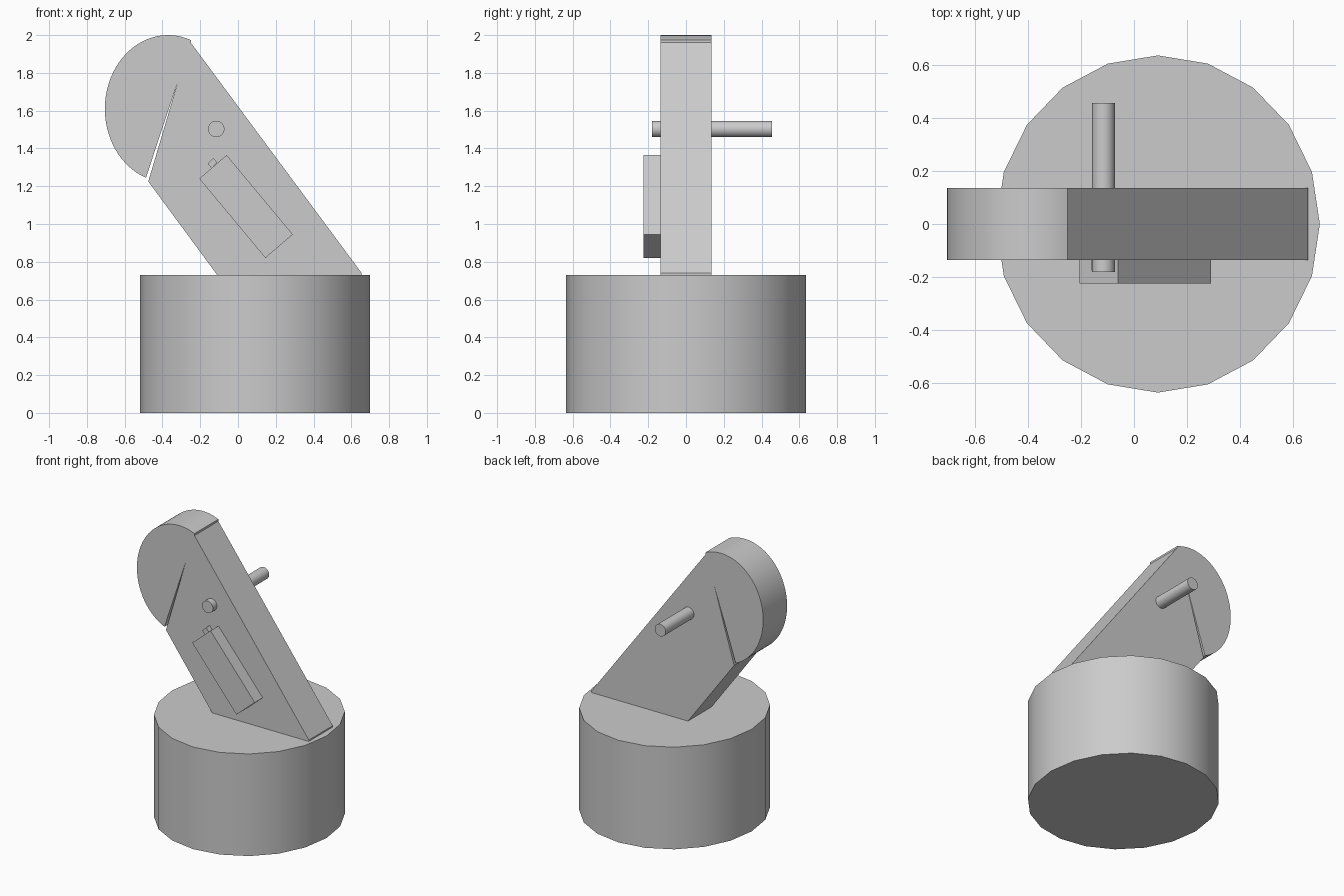
import bpy, bmesh
from math import sin, cos, pi, radians

cube = bpy.data.objects.get("Cube")
if cube:
    bpy.data.objects.remove(cube, do_unlink=True)

# Single plain grey
grey = bpy.data.materials.new("plain grey")
grey.use_nodes = True
COLOR = (0.6, 0.6, 0.6, 1)
grey.diffuse_color = COLOR
grey.node_tree.nodes["Principled BSDF"].inputs["Base Color"].default_value = COLOR


def finish(obj):
    obj.data.materials.append(grey)
    bpy.ops.object.select_all(action='DESELECT')
    obj.select_set(True)
    bpy.context.view_layer.objects.active = obj
    bpy.ops.object.shade_smooth_by_angle(angle=radians(30))
    return obj


def prism(name, points, y_front, y_back):
    """Extrude an x-z outline along y."""
    bm = bmesh.new()
    face = bm.faces.new([bm.verts.new((x, y_front, z)) for x, z in points])
    grown = bmesh.ops.extrude_face_region(bm, geom=[face])["geom"]
    moved = [v for v in grown if isinstance(v, bmesh.types.BMVert)]
    bmesh.ops.translate(bm, verts=moved, vec=(0, y_back - y_front, 0))
    bmesh.ops.recalc_face_normals(bm, faces=bm.faces)
    mesh = bpy.data.meshes.new(name)
    bm.to_mesh(mesh)
    bm.free()
    obj = bpy.data.objects.new(name, mesh)
    bpy.context.collection.objects.link(obj)
    return finish(obj)


def cylinder(name, sides, radius, depth, location, rotation=(0, 0, 0), scale=(1, 1, 1)):
    bpy.ops.mesh.primitive_cylinder_add(vertices=sides, radius=radius, depth=depth,
                                        location=location, rotation=rotation)
    obj = bpy.context.object
    obj.name = name
    obj.scale = scale
    return finish(obj)


# Drum base, slightly oval
cylinder("base_drum", 20, 1, 0.73, (0.09, 0, 0.365), scale=(0.61, 0.635, 1))

# Leaning arm with rounded head and a narrow slit below the head
STEPS = 40
start, end = radians(69), radians(249.5)
head = []
for i in range(STEPS + 1):
    a = start + (end - start) * i / STEPS
    head.append((-0.37 + 0.335 * cos(a), 1.61 + 0.39 * sin(a)))
arm = [(-0.25, 1.96)] + head + [(-0.315, 1.765), (-0.475, 1.225),
                                (-0.11, 0.73), (-0.11, 0.72), (0.655, 0.72), (0.655, 0.74)]
prism("leaning_arm", arm, -0.135, 0.135)

# Raised panel on the front, with its small tab
prism("front_panel", [(-0.205, 1.24), (-0.06, 1.365), (0.29, 0.945), (0.145, 0.82)],
      -0.225, -0.13)
prism("panel_tab", [(-0.16, 1.32), (-0.13, 1.35), (-0.11, 1.325), (-0.14, 1.295)],
      -0.175, -0.13)

# Pin through the arm
cylinder("cross_pin", 32, 0.043, 0.635, (-0.115, 0.1375, 1.503), rotation=(pi / 2, 0, 0))
